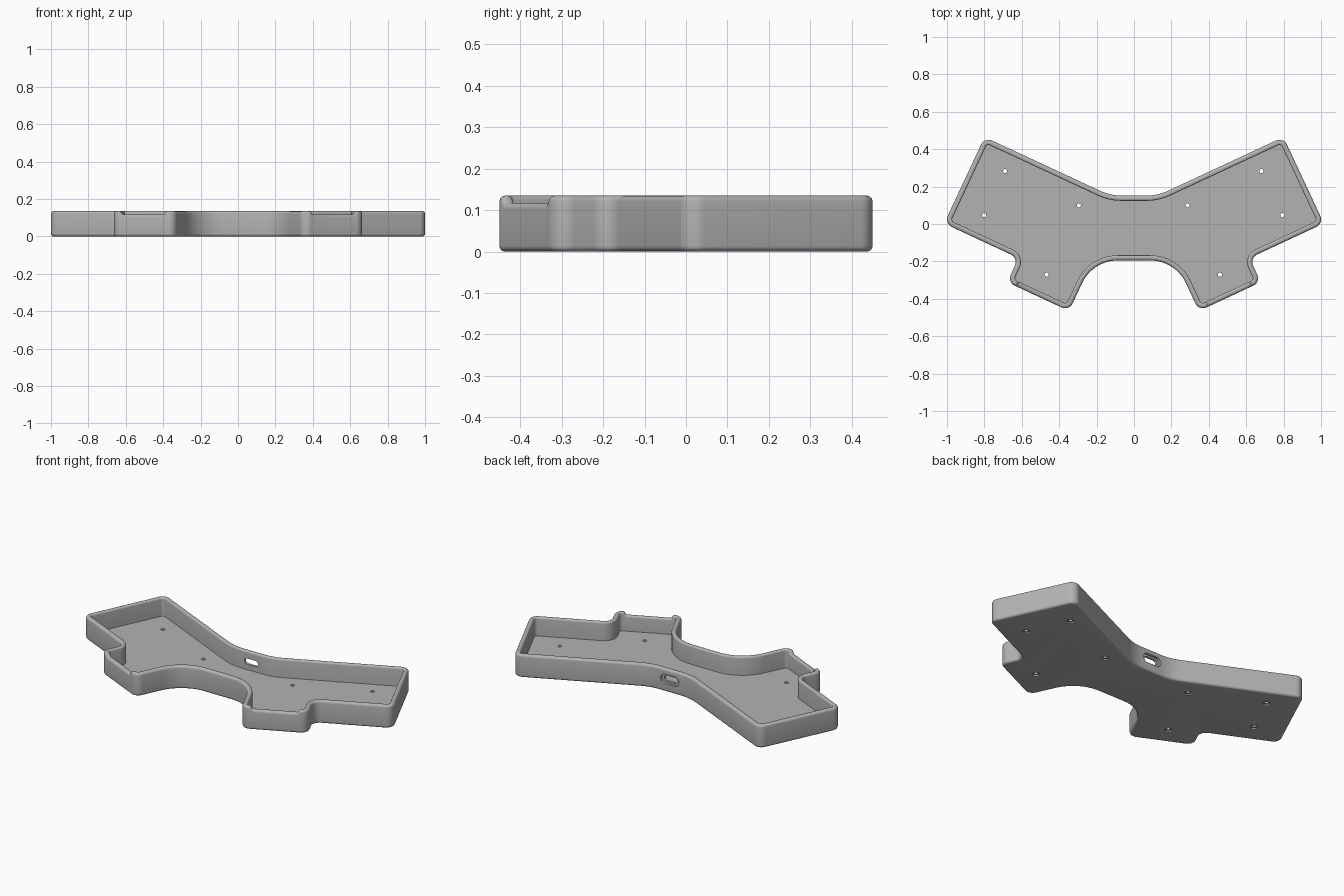
import bpy, bmesh, math
from mathutils import Vector, Matrix

HEIGHT, FLOOR, WALL, LOW = 0.135, 0.026, 0.028, 0.117
ROUND_OUT, ROUND_IN = 0.014, 0.010

cube = bpy.data.objects.get("Cube")
if cube:
    bpy.data.objects.remove(cube, do_unlink=True)

grey = bpy.data.materials.new("matte grey")
grey.use_nodes = True
colour = (0.45, 0.45, 0.45, 1)
grey.diffuse_color = colour
grey.node_tree.nodes["Principled BSDF"].inputs["Base Color"].default_value = colour

# Corners of the left half (x, y, fillet radius), counter-clockwise
half = [(0.221, -0.195, 0.21), (0.347, -0.465, 0.045), (0.678, -0.311, 0.045),
        (0.618, -0.182, 0.045), (1.015, 0.003, 0.045), (0.799, 0.465, 0.045),
        (0.127, 0.152, 0.27)]
corners = half + [(-x, y, r) for x, y, r in reversed(half)]
tab_a, tab_b = Vector(half[1][:2]), Vector(half[2][:2])
tab_mid, tab_dir = (tab_a + tab_b) / 2, (tab_b - tab_a).normalized()


def left_of(d):
    return Vector((-d.y, d.x))


def outline():
    """Filleted outline as (point, inward normal) pairs."""
    path = []
    n = len(corners)
    for i, (x, y, r) in enumerate(corners):
        p = Vector((x, y))
        d0 = (p - Vector(corners[i - 1][:2])).normalized()
        d1 = (Vector(corners[(i + 1) % n][:2]) - p).normalized()
        turn = math.atan2(d0.x * d1.y - d0.y * d1.x, d0.dot(d1))
        s = math.copysign(1, turn)
        n0 = left_of(d0)
        centre = p - d0 * r * math.tan(abs(turn) / 2) + n0 * r * s
        steps = max(6, int(abs(turn) * 10))
        for k in range(steps + 1):
            normal = Matrix.Rotation(turn * k / steps, 2) @ n0
            path.append((centre - normal * r * s, normal))
    # Extra points along the front edge of each tab for the lowered rim
    full = []
    for i, (p, nrm) in enumerate(path):
        full.append((p, nrm))
        q = path[(i + 1) % len(path)][0]
        m = (p + q) / 2
        if (Vector((abs(m.x), m.y)) - tab_mid).length < 0.04:
            span = (q - p).length
            for k in range(1, 8):
                full.append((p + (q - p) * (0.02 * k / 8) / span, nrm))
            for k in range(8, 0, -1):
                full.append((q - (q - p) * (0.02 * k / 8) / span, nrm))
    return full


def rim_height(p):
    """Rim height, dipping along the front edge of each tab."""
    rel = Vector((abs(p.x), p.y)) - tab_mid
    if abs(rel.dot(left_of(tab_dir))) > 0.002:
        return HEIGHT
    t = min(max((abs(rel.dot(tab_dir)) - 0.12) / 0.018, 0), 1)
    return LOW + (HEIGHT - LOW) * t * t * (3 - 2 * t)


def wall_section():
    """Wall profile as (inset, height, measured from rim)."""
    arc = [math.pi / 2 * k / 5 for k in range(6)]
    ro, ri = ROUND_OUT, ROUND_IN
    sec = [(ro * (1 - math.sin(a)), ro * (1 - math.cos(a)), False) for a in arc]
    sec += [(ro * (1 - math.cos(a)), -ro * (1 - math.sin(a)), True) for a in arc]
    sec += [(WALL - ri * (1 - math.sin(a)), -ri * (1 - math.cos(a)), True) for a in arc]
    return sec + [(WALL, FLOOR, False)]


def mesh_object(name, bm):
    bmesh.ops.recalc_face_normals(bm, faces=bm.faces)
    mesh = bpy.data.meshes.new(name)
    bm.to_mesh(mesh)
    bm.free()
    mesh.materials.append(grey)
    obj = bpy.data.objects.new(name, mesh)
    bpy.context.collection.objects.link(obj)
    return obj


def loft(bm, rings):
    """Bridge closed rings of coordinates and cap both ends."""
    loops = [[bm.verts.new(co) for co in ring] for ring in rings]
    for a, b in zip(loops, loops[1:]):
        for i in range(len(a)):
            j = (i + 1) % len(a)
            bm.faces.new((a[i], a[j], b[j], b[i]))
    bm.faces.new(loops[0][::-1])
    bm.faces.new(loops[-1])


# Tray: walls and floor as one lofted shell
path = outline()
bm = bmesh.new()
loft(bm, [[(*(p + nrm * inset), z + (rim_height(p) if from_rim else 0)) for p, nrm in path]
          for inset, z, from_rim in wall_section()])
tray = mesh_object("keyboard_tray", bm)


def circle(x, y, z, r, count=20):
    return [(x + r * math.cos(math.tau * k / count), y + r * math.sin(math.tau * k / count), z)
            for k in range(count)]


def stadium(y, w, h, z=0.075, count=24):
    """Rounded slot section in the xz plane."""
    ring = []
    for k in range(count):
        a = math.tau * (k + 0.5) / count
        side = math.copysign((w - h) / 2, math.cos(a))
        ring.append((side + h / 2 * math.cos(a), y, z + h / 2 * math.sin(a)))
    return ring


# Screw holes, countersunk from below, and the recessed rear port
bm = bmesh.new()
for hx, hy in [(0.685, 0.283), (0.797, 0.047), (0.291, 0.1), (0.463, -0.271)]:
    for s in (1, -1):
        x = s * hx - 0.004
        loft(bm, [circle(x, hy, z, r) for z, r in
                  [(-0.01, 0.021), (0.008, 0.021), (0.008, 0.011), (0.05, 0.011)]])
loft(bm, [stadium(y, w, h) for y, w, h in
          [(0.09, 0.088, 0.034), (0.138, 0.088, 0.034), (0.138, 0.12, 0.056), (0.2, 0.12, 0.056)]])
cutter = mesh_object("hole_cutter", bm)
cutter.hide_render = True

bpy.ops.object.select_all(action='DESELECT')
tray.select_set(True)
bpy.context.view_layer.objects.active = tray
cut = tray.modifiers.new("holes", 'BOOLEAN')
cut.operation, cut.solver, cut.object = 'DIFFERENCE', 'EXACT', cutter
bpy.ops.object.modifier_apply(modifier=cut.name)
bpy.data.objects.remove(cutter, do_unlink=True)
bpy.ops.object.shade_smooth_by_angle(angle=math.radians(30))
